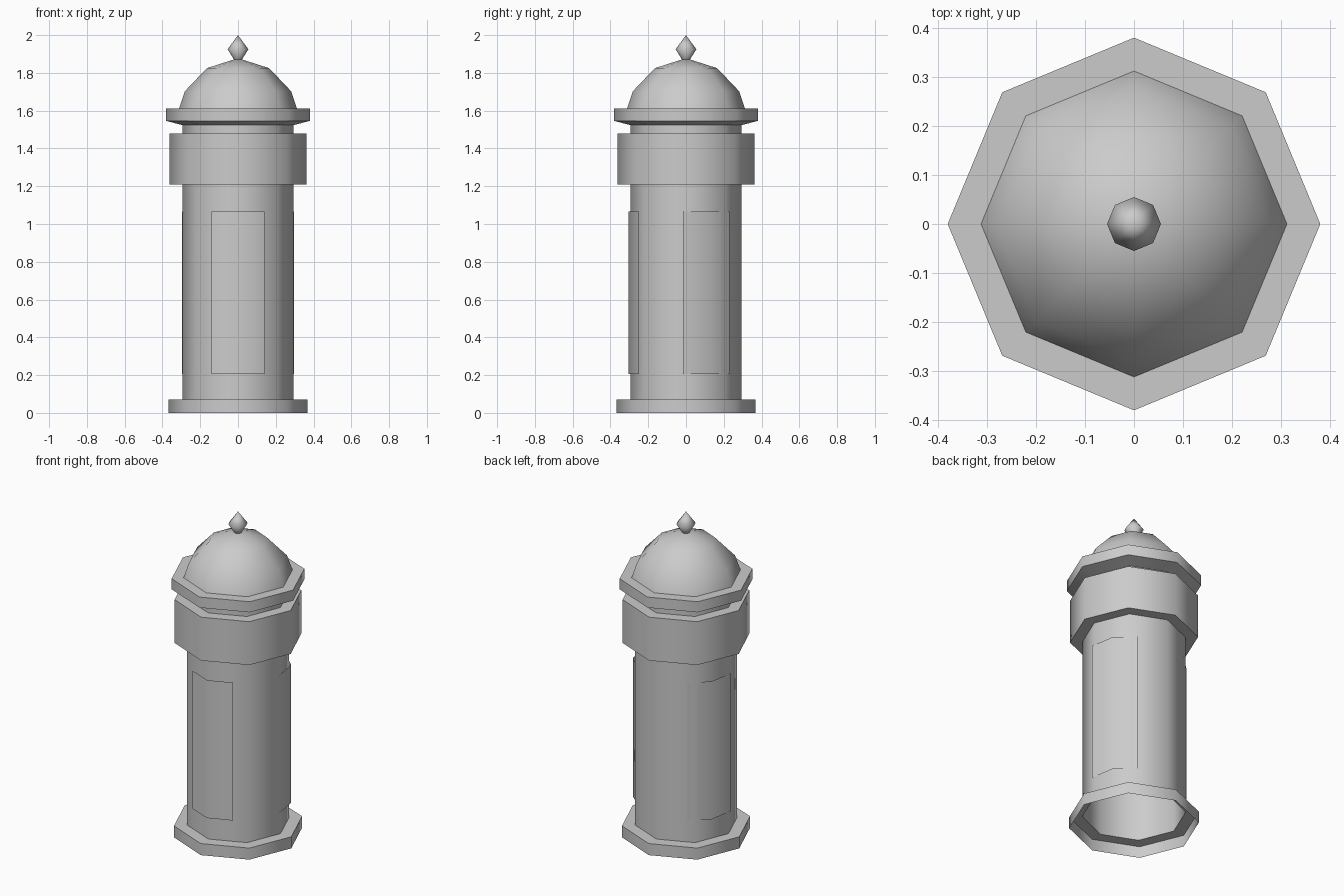
import bpy, bmesh, math

if "Cube" in bpy.data.objects:
    bpy.data.objects.remove(bpy.data.objects["Cube"])

SIDES = 8


def make_object(name, verts, faces, angle=50):
    mesh = bpy.data.meshes.new(name)
    mesh.from_pydata(verts, [], faces)
    bm = bmesh.new()
    bm.from_mesh(mesh)
    bmesh.ops.remove_doubles(bm, verts=bm.verts, dist=1e-5)
    bm.to_mesh(mesh)
    bm.free()
    ob = bpy.data.objects.new(name, mesh)
    bpy.context.collection.objects.link(ob)
    bpy.ops.object.select_all(action='DESELECT')
    ob.select_set(True)
    bpy.context.view_layer.objects.active = ob
    bpy.ops.object.shade_smooth_by_angle(angle=math.radians(angle))
    return ob


def lathe(name, profile, angle=50):
    """Turn a (radius, height) profile, listed bottom to top, into an octagonal solid."""
    verts = [(r * math.cos(math.tau * i / SIDES), r * math.sin(math.tau * i / SIDES), z)
             for r, z in profile for i in range(SIDES)]
    faces = []
    for k in range(len(profile) - 1):
        for i in range(SIDES):
            j = (i + 1) % SIDES
            a, b = k * SIDES, (k + 1) * SIDES
            if profile[k + 1][0] == 0:
                faces.append((a + i, a + j, b))
            elif profile[k][0] == 0:
                faces.append((a, b + j, b + i))
            else:
                faces.append((a + i, a + j, b + j, b + i))
    # apex rings collapse to their first vertex
    ob = make_object(name, verts, faces, angle)
    return ob


def poster(name, path, z0=0.207, z1=1.066):
    """Thin sheet following a plan path, counterclockwise."""
    n = len(path)
    verts = [(x, y, z) for z in (z0, z1) for x, y in path]
    faces = [(i, i + 1, n + i + 1, n + i) for i in range(n - 1)]
    return make_object(name, verts, faces)


R = 0.293

# plinth, open underneath
lathe("base", [(0.367, 0), (0.367, 0.072), (R, 0.072)])
# main column
lathe("shaft", [(R, 0.072), (R, 1.21)])
# wide band around the top of the column
lathe("band", [(R, 1.21), (0.363, 1.21), (0.363, 1.48), (R, 1.48)])
lathe("neck", [(R, 1.48), (R, 1.525)])
# projecting eave below the dome
lathe("cornice", [(R, 1.523), (0.38, 1.546), (0.38, 1.612), (0.312, 1.612)])
# faceted dome and its spike
lathe("dome", [(0.312, 1.612), (0.281, 1.703), (0.165, 1.825), (0, 1.878)], 60)
lathe("finial", [(0.022, 1.872), (0.055, 1.925), (0, 2.0)], 80)

# three posters wrapped around the shaft
poster("front_poster", [(-0.14, -0.248), (0, -0.305), (0.14, -0.248)])
side = [(0.297, -0.016), (0.272, 0.135), (0.168, 0.231)]
poster("right_poster", side)
poster("left_poster", [(-x, y) for x, y in reversed(side)])
